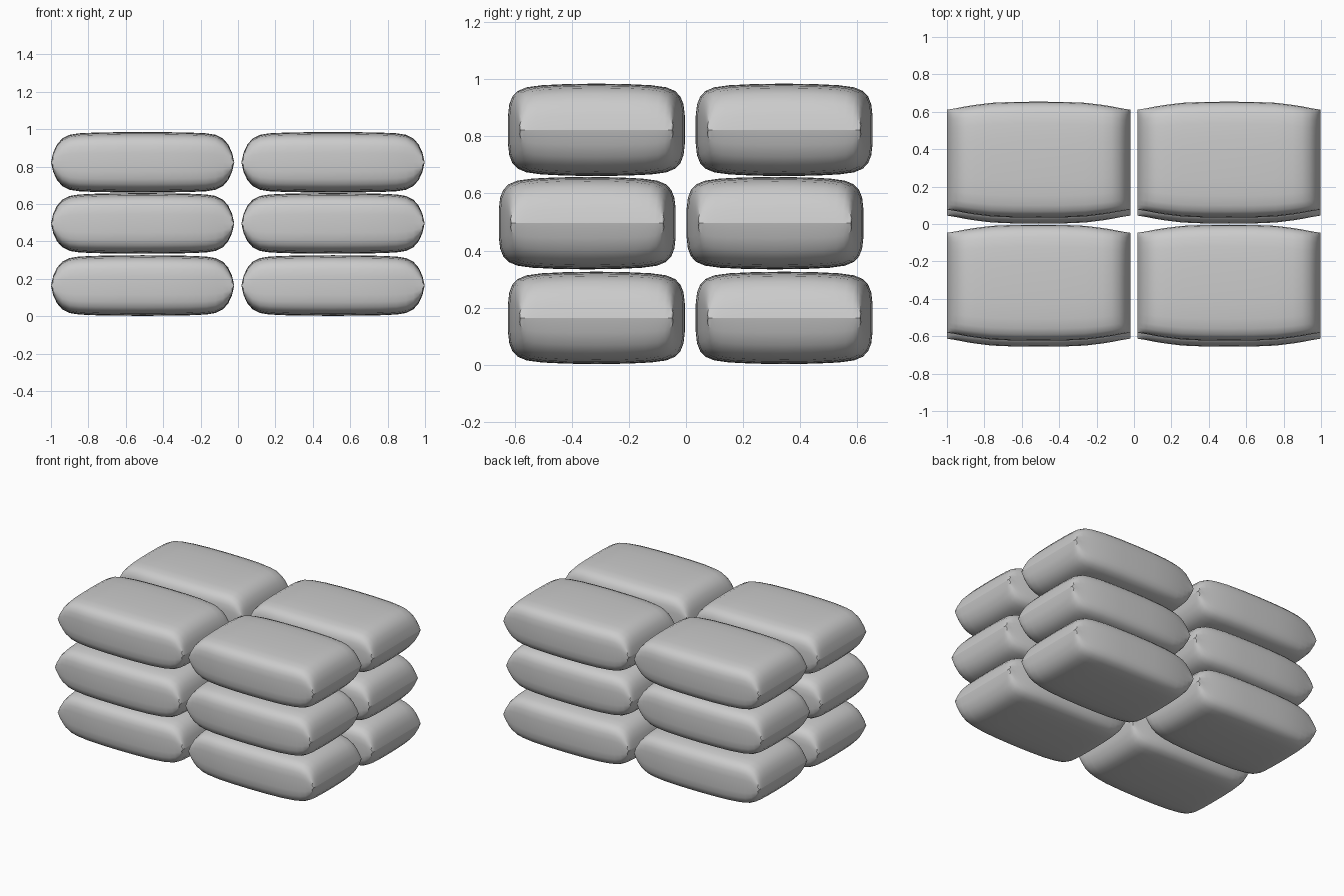
import bpy, bmesh, math

if "Cube" in bpy.data.objects:
    bpy.data.objects.remove(bpy.data.objects["Cube"])

# Half length profile of one sack: (x, half width, half height)
STATIONS = [(0.0, 0.310, 0.162), (0.13, 0.309, 0.161), (0.25, 0.304, 0.159),
            (0.34, 0.293, 0.155), (0.39, 0.285, 0.147), (0.43, 0.277, 0.127),
            (0.458, 0.272, 0.095), (0.478, 0.269, 0.052), (0.49, 0.267, 0.0)]
# Quarter cross-section, as fractions of half width and half height
QUARTER = [(1.0, 0.0), (1.0, 0.30), (0.985, 0.55), (0.95, 0.72), (0.89, 0.84),
           (0.79, 0.92), (0.62, 0.965), (0.35, 0.99), (0.0, 1.0)]


def section():
    q = QUARTER
    half = q + [(-y, z) for y, z in reversed(q[:-1])]
    return half + [(y, -z) for y, z in reversed(half[1:-1])]


def sack_mesh():
    bm = bmesh.new()
    stations = [(-x, w, h) for x, w, h in reversed(STATIONS[1:])] + STATIONS
    ring = section()
    loops = [[bm.verts.new((x, w * y, h * z)) for y, z in ring] for x, w, h in stations]
    n = len(ring)
    for a, b in zip(loops, loops[1:]):
        for i in range(n):
            bm.faces.new((a[i], b[i], b[(i + 1) % n], a[(i + 1) % n]))
    # the two ends close into a flat seam
    bmesh.ops.remove_doubles(bm, verts=bm.verts, dist=0.0005)
    bmesh.ops.recalc_face_normals(bm, faces=bm.faces)
    for f in bm.faces:
        f.smooth = True
    for e in bm.edges:
        if len(e.link_faces) == 2 and e.calc_face_angle(0) > math.radians(24):
            e.smooth = False
    mesh = bpy.data.meshes.new("sack")
    bm.to_mesh(mesh)
    bm.free()
    return mesh


# Three layers of four sacks, the middle layer shifted towards the front
mesh = sack_mesh()
LAYERS = [("bottom", 0.164, 0.016), ("middle", 0.496, -0.016), ("top", 0.823, 0.016)]
for layer, z, shift in LAYERS:
    for row, y in (("front", -0.330), ("back", 0.328)):
        for side, x in (("left", -0.510), ("right", 0.508)):
            sack = bpy.data.objects.new(f"{layer}_{row}_{side}_sack", mesh)
            sack.location = (x, y + shift, z)
            bpy.context.collection.objects.link(sack)
